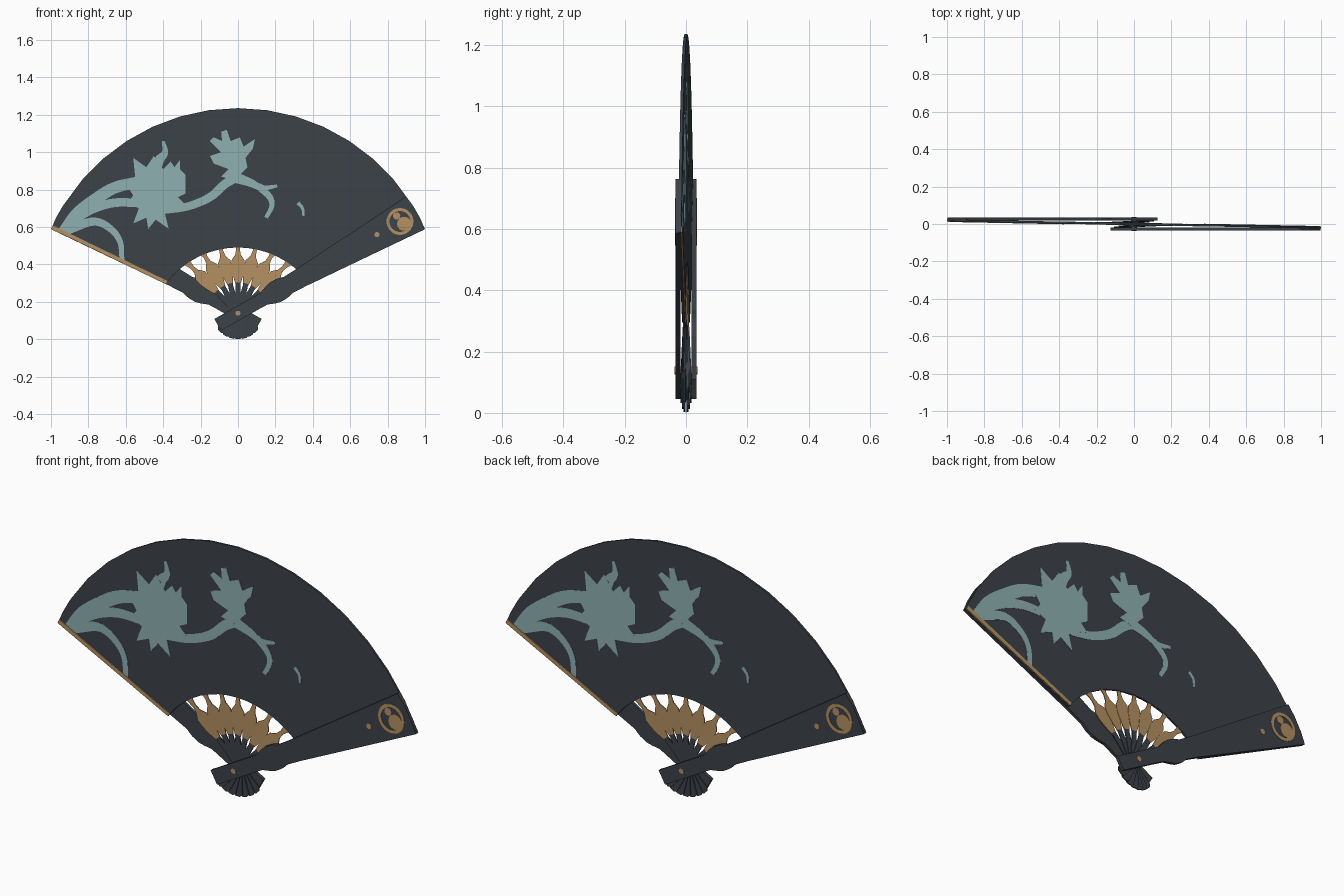
import bpy
import bmesh
from math import sin, cos, radians, pi, hypot
from mathutils import Vector

cube = bpy.data.objects.get("Cube")
if cube:
    bpy.data.objects.remove(cube)

PIVOT = 0.139      # height of the rivet
TILT = -0.02       # the leaf leans from the back guard to the front guard
GUARD_ANGLE = 29.5


def material(name, rgb):
    mat = bpy.data.materials.new(name)
    mat.use_nodes = True
    mat.diffuse_color = (*rgb, 1)
    mat.node_tree.nodes["Principled BSDF"].inputs["Base Color"].default_value = (*rgb, 1)
    return mat


SLATE = material("dark slate", (0.045, 0.054, 0.066))
GOLD = material("warm gold", (0.46, 0.28, 0.12))
TEAL = material("pale teal", (0.27, 0.43, 0.44))


def flat(x, z):
    return 0.0


def leaf_plane(x, z):
    return TILT * x


def slab(name, outline, y_front, y_back, mat, base=flat, spin=1):
    """Solid plate from an x-z outline; spin=-1 turns it half a turn about z."""
    bm = bmesh.new()
    sides = []
    for y in (y_front, y_back):
        verts = [bm.verts.new((spin * x, spin * (base(x, z) + y), z)) for x, z in outline]
        bm.faces.new(verts)
        sides.append(verts)
    front, back = sides
    for i in range(len(front)):
        bm.faces.new((front[i - 1], front[i], back[i], back[i - 1]))
    bmesh.ops.recalc_face_normals(bm, faces=bm.faces)
    mesh = bpy.data.meshes.new(name)
    bm.to_mesh(mesh)
    bm.free()
    mesh.materials.append(mat)
    obj = bpy.data.objects.new(name, mesh)
    bpy.context.collection.objects.link(obj)
    return obj


def both_sides(name, *args, **kw):
    slab("front_" + name, *args, **kw)
    slab("back_" + name, *args, spin=-1, **kw)


def polar(r, deg):
    a = radians(deg)
    return r * cos(a), PIVOT + r * sin(a)


def along(u, v, deg):
    """Point at distance u along a rib and v across it."""
    a = radians(deg)
    return u * cos(a) - v * sin(a), PIVOT + u * sin(a) + v * cos(a)


def rib_outline(profile, deg):
    half = [along(u, w, deg) for u, w in profile]
    return half + [along(u, -w, deg) for u, w in reversed(profile)]


def circle(cx, cz, r, n=24, start=0, sweep=2 * pi):
    return [(cx + r * cos(start + sweep * i / n), cz + r * sin(start + sweep * i / n))
            for i in range(n)]


def smooth_path(points, steps=5):
    """Catmull-Rom curve through the points."""
    p = [Vector(q) for q in points]
    p = [2 * p[0] - p[1]] + p + [2 * p[-1] - p[-2]]
    out = []
    for a, b, c, d in zip(p, p[1:], p[2:], p[3:]):
        for i in range(steps):
            t = i / steps
            out.append(0.5 * (2 * b + (c - a) * t + (2 * a - 5 * b + 4 * c - d) * t * t
                              + (3 * b - a - 3 * c + d) * t ** 3))
    return out + [p[-2]]


def brush(points, w0, w1):
    """Outline of a tapering brush stroke."""
    path = smooth_path(points)
    left, right = [], []
    for i, p in enumerate(path):
        d = path[min(i + 1, len(path) - 1)] - path[max(i - 1, 0)]
        n = Vector((-d.y, d.x)).normalized()
        n *= (w0 + (w1 - w0) * i / (len(path) - 1)) / 2
        left.append(tuple(p + n))
        right.append(tuple(p - n))
    return left + right[::-1]


# Leaf: one wide folded sheet, its ends in line with the guards
N = 16
ts = [2 * i / N - 1 for i in range(N + 1)]
outer = [polar(1.097, 90 - 65.7 * t) for t in ts]
inner = [polar(0.352 + 0.065 * t * t, 90 - 68 * t) for t in ts]
slab("leaf", outer + inner[::-1], -0.005, 0.005, SLATE, base=leaf_plane)

# Gold binding along the free edge of the leaf
EDGE = 180 - GUARD_ANGLE
binding = [along(0.41, 0.053, EDGE), along(1.09, 0.1, EDGE),
           along(1.09, 0.078, EDGE), along(0.41, 0.035, EDGE)]
both_sides("binding", binding, -0.009, -0.004, GOLD, base=leaf_plane)

# Inner ribs: dark shank and tail, gold petal-shaped blade
SHANK = [(-0.138, 0.012), (-0.125, 0.025), (0, 0.022), (0.07, 0.016), (0.165, 0.013)]
BLADE = [(0.155, 0.013), (0.2, 0.026), (0.25, 0.035), (0.285, 0.034),
         (0.315, 0.014), (0.345, 0.01), (0.39, 0.02)]
for k in range(-3, 4):
    def rib_base(x, z, k=k):
        s = min(max(hypot(x, z - PIVOT) / 0.36, 0), 1) if z > PIVOT else 0
        return -0.005 * k * (1 - s) + TILT * x * s
    angle = 90 - 15 * k
    slab(f"rib_shank_{k + 4}", rib_outline(SHANK, angle), -0.0024, 0.0024, SLATE, base=rib_base)
    slab(f"rib_blade_{k + 4}", rib_outline(BLADE, angle), -0.002, 0.002, GOLD, base=rib_base)

# Outer guards
GUARD = [(-0.125, 0.036), (0.12, 0.036), (0.16, 0.037), (0.2, 0.052), (0.23, 0.06),
         (0.27, 0.059), (0.31, 0.049), (0.4, 0.053), (1.09, 0.101), (1.098, 0.04)]
both_sides("guard", rib_outline(GUARD, GUARD_ANGLE), -0.034, -0.018, SLATE)

# Rivet
slab("rivet", circle(0, PIVOT, 0.013, 12), -0.037, 0.037, GOLD)

# Round ornament on each guard: ring in two halves, inner patches and a dot
CX, CZ = 0.866, 0.63
for side, start in (("upper", 0), ("lower", pi)):
    arc = [circle(CX, CZ, r, 16, start, pi * 16 / 15) for r in (0.072, 0.056)]
    both_sides(f"ornament_ring_{side}", arc[0] + arc[1][::-1], -0.036, -0.033, GOLD)
both_sides("ornament_patch", circle(CX + 0.022, CZ - 0.012, 0.038, 14), -0.036, -0.033, GOLD)
both_sides("ornament_spot", circle(CX - 0.018, CZ + 0.03, 0.02, 10), -0.036, -0.033, GOLD)
both_sides("ornament_dot", circle(0.743, 0.56, 0.014, 10), -0.036, -0.033, GOLD)

# Painted branch: stems, two blossoms and a fallen petal
STEMS = {
    "upper_stem": ([(-0.93, 0.57), (-0.86, 0.67), (-0.76, 0.75), (-0.66, 0.81), (-0.54, 0.84)],
                   0.07, 0.06),
    "middle_stem": ([(-0.88, 0.64), (-0.77, 0.7), (-0.66, 0.73), (-0.54, 0.73)], 0.05, 0.045),
    "low_stem": ([(-0.9, 0.59), (-0.77, 0.63), (-0.68, 0.59), (-0.63, 0.52), (-0.62, 0.42)],
                 0.05, 0.025),
    "main_stem": ([(-0.4, 0.69), (-0.27, 0.71), (-0.15, 0.76), (-0.07, 0.83), (0, 0.87)],
                  0.04, 0.05),
    "right_stem": ([(-0.03, 0.87), (0.06, 0.84), (0.13, 0.81), (0.21, 0.82)], 0.06, 0.015),
    "hanging_stem": ([(0.11, 0.82), (0.17, 0.76), (0.18, 0.71), (0.15, 0.65)], 0.04, 0.02),
    "tendril": ([(-0.45, 0.9), (-0.42, 0.96), (-0.39, 1.0), (-0.4, 1.06)], 0.07, 0.015),
    "fallen_petal": ([(0.32, 0.73), (0.345, 0.7), (0.35, 0.66)], 0.02, 0.012),
}
for name, (points, w0, w1) in STEMS.items():
    both_sides("painted_" + name, brush(points, w0, w1), -0.0065, -0.004, TEAL, base=leaf_plane)

BLOSSOMS = {
    "large_blossom": [
        (-0.6, 0.83), (-0.55, 0.87), (-0.56, 0.97), (-0.49, 0.92), (-0.45, 0.98), (-0.4, 0.91),
        (-0.36, 0.95), (-0.34, 0.92), (-0.31, 0.96), (-0.31, 0.91), (-0.28, 0.88),
        (-0.28, 0.78), (-0.32, 0.76), (-0.28, 0.72), (-0.35, 0.7), (-0.39, 0.67),
        (-0.37, 0.59), (-0.44, 0.64), (-0.48, 0.59), (-0.49, 0.65), (-0.56, 0.62),
        (-0.53, 0.7), (-0.59, 0.73), (-0.56, 0.77)],
    "small_blossom": [
        (-0.02, 0.85), (-0.09, 0.87), (-0.05, 0.91), (-0.13, 0.94), (-0.15, 0.98),
        (-0.09, 1.0), (-0.15, 1.06), (-0.13, 1.08), (-0.085, 1.06), (-0.09, 1.11),
        (-0.06, 1.12), (-0.04, 1.06), (0.01, 1.08), (0.03, 1.03), (0.09, 1.07),
        (0.08, 1.02), (0.04, 0.97), (0.05, 0.92), (0.02, 0.89)],
}
for name, outline in BLOSSOMS.items():
    both_sides("painted_" + name, outline, -0.007, -0.004, TEAL, base=leaf_plane)
